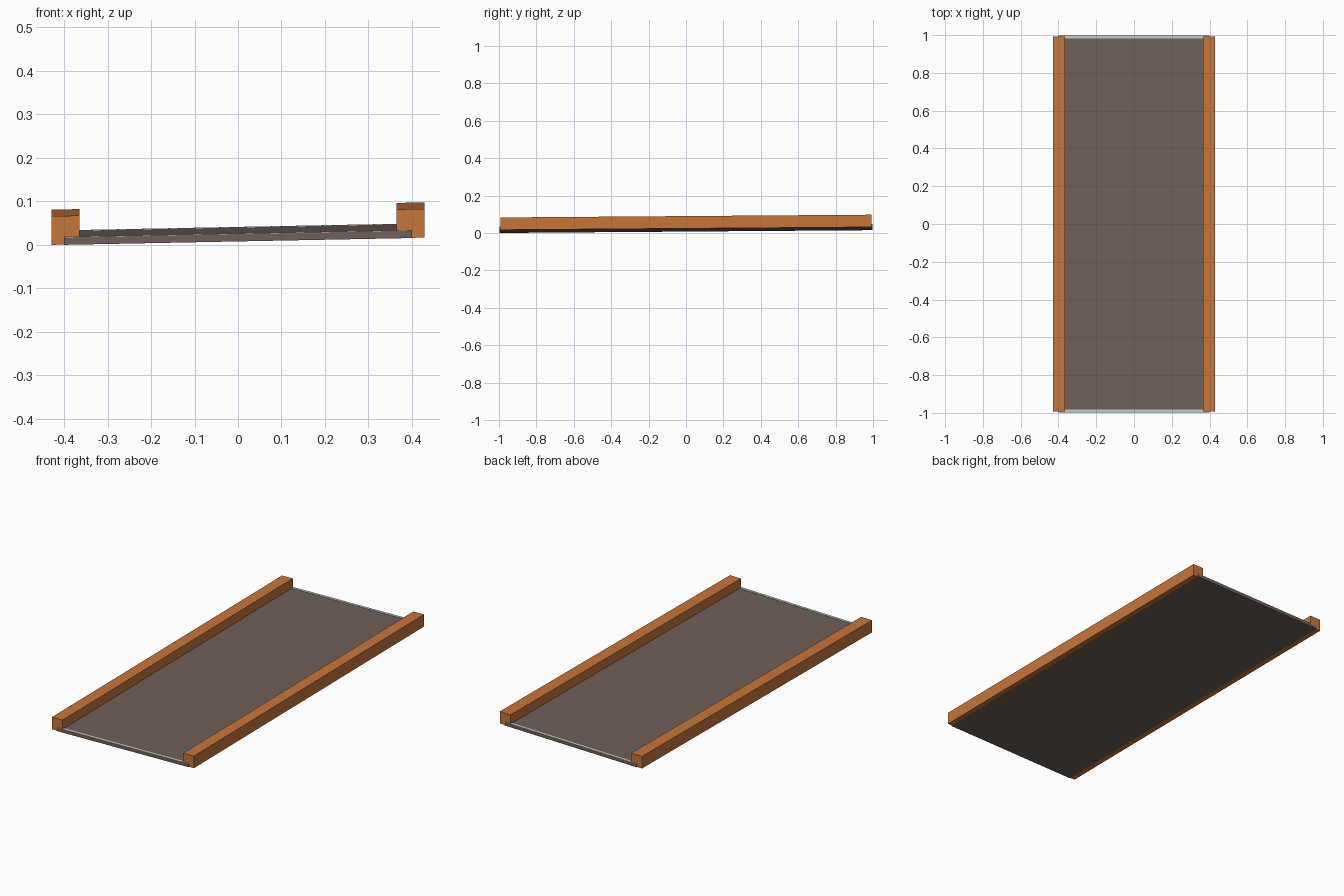
import bpy
from mathutils import Matrix

cube = bpy.data.objects.get("Cube")
if cube:
    bpy.data.objects.remove(cube, do_unlink=True)

# The whole ramp leans up slightly towards +x and +y
SLOPE_X, SLOPE_Y, LIFT = 0.0195, 0.0075, 0.0159
LEAN = Matrix(((1, 0, 0, 0), (0, 1, 0, 0), (SLOPE_X, SLOPE_Y, 1, LIFT), (0, 0, 0, 1)))


def make_material(name, rgb):
    mat = bpy.data.materials.new(name)
    mat.use_nodes = True
    colour = (*rgb, 1)
    mat.diffuse_color = colour
    mat.node_tree.nodes["Principled BSDF"].inputs["Base Color"].default_value = colour
    return mat


def box(name, low, high, mat):
    size = [b - a for a, b in zip(low, high)]
    centre = [(a + b) / 2 for a, b in zip(low, high)]
    bpy.ops.mesh.primitive_cube_add(size=1)
    obj = bpy.context.object
    obj.name = name
    place = Matrix.Translation(centre) @ Matrix.Diagonal((*size, 1))
    obj.data.transform(LEAN @ place)
    obj.data.materials.append(mat)
    return obj


orange = make_material("orange wood", (0.58, 0.18, 0.042))
brown = make_material("grey brown deck", (0.165, 0.118, 0.098))
pale = make_material("pale edging", (0.55, 0.61, 0.55))

# Deck slab
box("deck", (-0.4, -0.997, -0.0005), (0.4, 0.997, 0.0165), brown)

# Side rails
for side, x in (("right", -0.3965), ("left", 0.3965)):
    box(side + "_rail", (x - 0.0325, -0.993, 0), (x + 0.0325, 0.993, 0.066), orange)

# Pale strips along the two short edges
for end, y in (("front", -0.99), ("back", 0.99)):
    box(end + "_edge_strip", (-0.399, y - 0.007, 0.0165), (0.399, y + 0.007, 0.018), pale)
